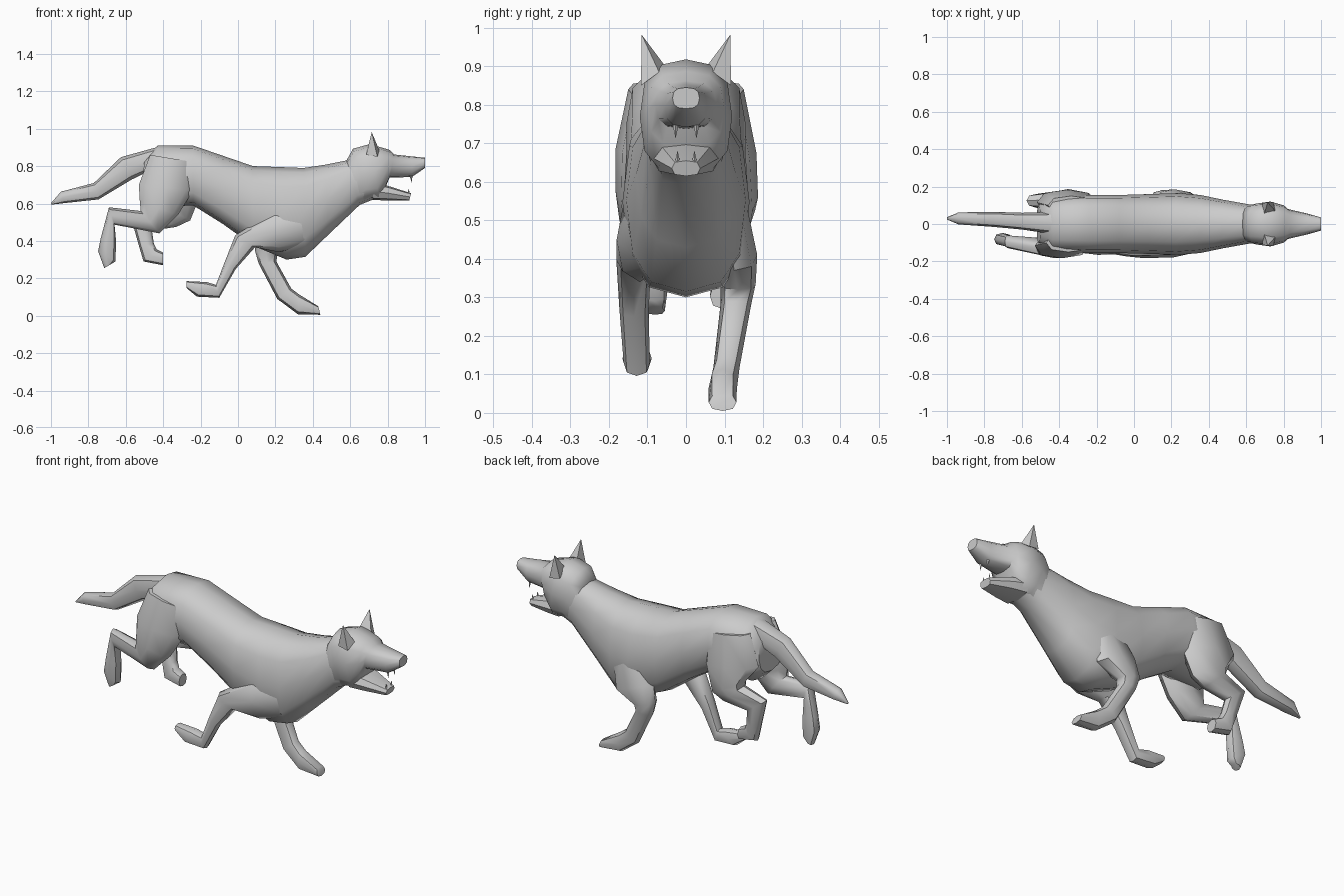
import bpy, bmesh
from math import sin, cos, pi, radians


def finish(name, bm, angle=50):
    bmesh.ops.recalc_face_normals(bm, faces=bm.faces)
    me = bpy.data.meshes.new(name)
    bm.to_mesh(me)
    bm.free()
    me.shade_smooth()
    me.set_sharp_from_angle(angle=radians(angle))
    ob = bpy.data.objects.new(name, me)
    bpy.context.collection.objects.link(ob)
    return ob


def loft(name, sections, sides=8, square=0.85):
    """Each section: two side-view outline points (xa, za, xb, zb), y centre, half width."""
    def power(v):
        return (1 if v >= 0 else -1) * abs(v) ** square if abs(v) > 1e-6 else 0
    bm = bmesh.new()
    rings = []
    for xa, za, xb, zb, y, w in sections:
        ring = []
        for i in range(sides):
            a = 2 * pi * i / sides
            t = 0.5 - 0.5 * power(cos(a))
            ring.append(bm.verts.new((xa + (xb - xa) * t, y + w * power(sin(a)), za + (zb - za) * t)))
        rings.append(ring)
    for r, s in zip(rings, rings[1:]):
        for i in range(sides):
            j = (i + 1) % sides
            bm.faces.new((r[i], r[j], s[j], s[i]))
    bm.faces.new(rings[0])
    bm.faces.new(rings[-1])
    return finish(name, bm)


def spike(name, base, tip):
    bm = bmesh.new()
    vs = [bm.verts.new(p) for p in base]
    top = bm.verts.new(tip)
    bm.faces.new(vs)
    for i in range(len(vs)):
        bm.faces.new((vs[i], vs[(i + 1) % len(vs)], top))
    return finish(name, bm, 40)


# Torso and neck
loft("body", [
    (-0.50, 0.83, -0.52, 0.64, 0, 0.10),
    (-0.43, 0.91, -0.46, 0.58, 0, 0.145),
    (-0.24, 0.91, -0.24, 0.59, 0, 0.155),
    (-0.08, 0.855, -0.08, 0.49, 0, 0.155),
    (0.08, 0.80, 0.08, 0.375, 0, 0.16),
    (0.22, 0.795, 0.26, 0.30, 0, 0.165),
    (0.35, 0.79, 0.36, 0.315, 0, 0.155),
    (0.47, 0.808, 0.48, 0.43, 0, 0.13),
    (0.58, 0.83, 0.65, 0.592, 0, 0.105),
    (0.66, 0.86, 0.72, 0.62, 0, 0.095)], 12, 0.78)

# Skull and upper muzzle
loft("head", [
    (0.58, 0.83, 0.65, 0.595, 0, 0.10),
    (0.615, 0.893, 0.70, 0.618, 0, 0.11),
    (0.705, 0.918, 0.755, 0.62, 0, 0.12),
    (0.81, 0.887, 0.79, 0.69, 0, 0.10),
    (0.835, 0.862, 0.81, 0.738, 0, 0.08),
    (0.93, 0.852, 0.93, 0.742, 0, 0.055),
    (1.00, 0.845, 1.00, 0.79, 0, 0.035)], 12, 0.75)

# Lower jaw
loft("jaw", [
    (0.73, 0.71, 0.72, 0.618, 0, 0.09),
    (0.80, 0.695, 0.80, 0.617, 0, 0.075),
    (0.925, 0.655, 0.915, 0.615, 0, 0.037)], 8, 0.7)

# Ears and teeth, mirrored
for side, s in (("left", 1), ("right", -1)):
    spike("ear_" + side, [(0.695, s * 0.05, 0.895), (0.755, s * 0.07, 0.885),
                          (0.745, s * 0.117, 0.85), (0.685, s * 0.112, 0.86)],
          (0.715, s * 0.115, 0.982))
    for part, x, y, z, tip in (("upper", 0.925, 0.027, 0.75, 0.712), ("lower", 0.91, 0.022, 0.645, 0.682)):
        r = 0.008
        spike(f"tooth_{part}_{side}",
              [(x + r, s * y, z), (x, s * y + r, z), (x - r, s * y, z), (x, s * y - r, z)],
              (x + 0.004, s * y, tip))

# Tail
loft("tail", [
    (-0.42, 0.905, -0.44, 0.79, 0.005, 0.06),
    (-0.626, 0.848, -0.565, 0.73, 0.015, 0.045),
    (-0.77, 0.71, -0.745, 0.622, 0.025, 0.04),
    (-0.947, 0.663, -0.93, 0.602, 0.03, 0.032),
    (-1.00, 0.602, -1.00, 0.594, 0.03, 0.006)])

# Right front leg, folded back
loft("front_leg_right", [
    (0.32, 0.60, 0.36, 0.38, -0.10, 0.05),
    (0.19, 0.56, 0.22, 0.34, -0.12, 0.06),
    (-0.015, 0.43, 0.09, 0.365, -0.135, 0.046),
    (-0.07, 0.29, -0.012, 0.25, -0.135, 0.038),
    (-0.118, 0.165, -0.10, 0.096, -0.128, 0.034),
    (-0.166, 0.18, -0.22, 0.102, -0.127, 0.038),
    (-0.275, 0.185, -0.275, 0.148, -0.127, 0.028)])

# Left front leg, planted
loft("front_leg_left", [
    (0.20, 0.60, 0.37, 0.55, 0.10, 0.05),
    (0.11, 0.45, 0.33, 0.37, 0.125, 0.06),
    (0.09, 0.35, 0.21, 0.32, 0.135, 0.046),
    (0.11, 0.28, 0.205, 0.29, 0.13, 0.04),
    (0.21, 0.09, 0.285, 0.145, 0.105, 0.034),
    (0.32, 0.008, 0.325, 0.115, 0.095, 0.037),
    (0.44, 0.005, 0.43, 0.05, 0.095, 0.036)])

# Right hind leg, kicked back
loft("hind_leg_right", [
    (-0.23, 0.82, -0.47, 0.86, -0.10, 0.05),
    (-0.24, 0.67, -0.53, 0.70, -0.115, 0.068),
    (-0.32, 0.54, -0.525, 0.61, -0.125, 0.058),
    (-0.42, 0.44, -0.52, 0.56, -0.125, 0.048),
    (-0.66, 0.487, -0.69, 0.58, -0.095, 0.034),
    (-0.652, 0.40, -0.735, 0.41, -0.085, 0.032),
    (-0.655, 0.29, -0.748, 0.345, -0.082, 0.034),
    (-0.68, 0.275, -0.715, 0.255, -0.08, 0.025)])

# Left hind leg, swinging forward
loft("hind_leg_left", [
    (-0.21, 0.82, -0.46, 0.86, 0.10, 0.05),
    (-0.20, 0.65, -0.52, 0.70, 0.115, 0.068),
    (-0.255, 0.51, -0.45, 0.61, 0.13, 0.057),
    (-0.33, 0.475, -0.44, 0.58, 0.13, 0.05),
    (-0.46, 0.455, -0.575, 0.535, 0.125, 0.036),
    (-0.45, 0.385, -0.53, 0.375, 0.11, 0.032),
    (-0.435, 0.355, -0.505, 0.29, 0.10, 0.035),
    (-0.40, 0.337, -0.40, 0.27, 0.095, 0.033)])
